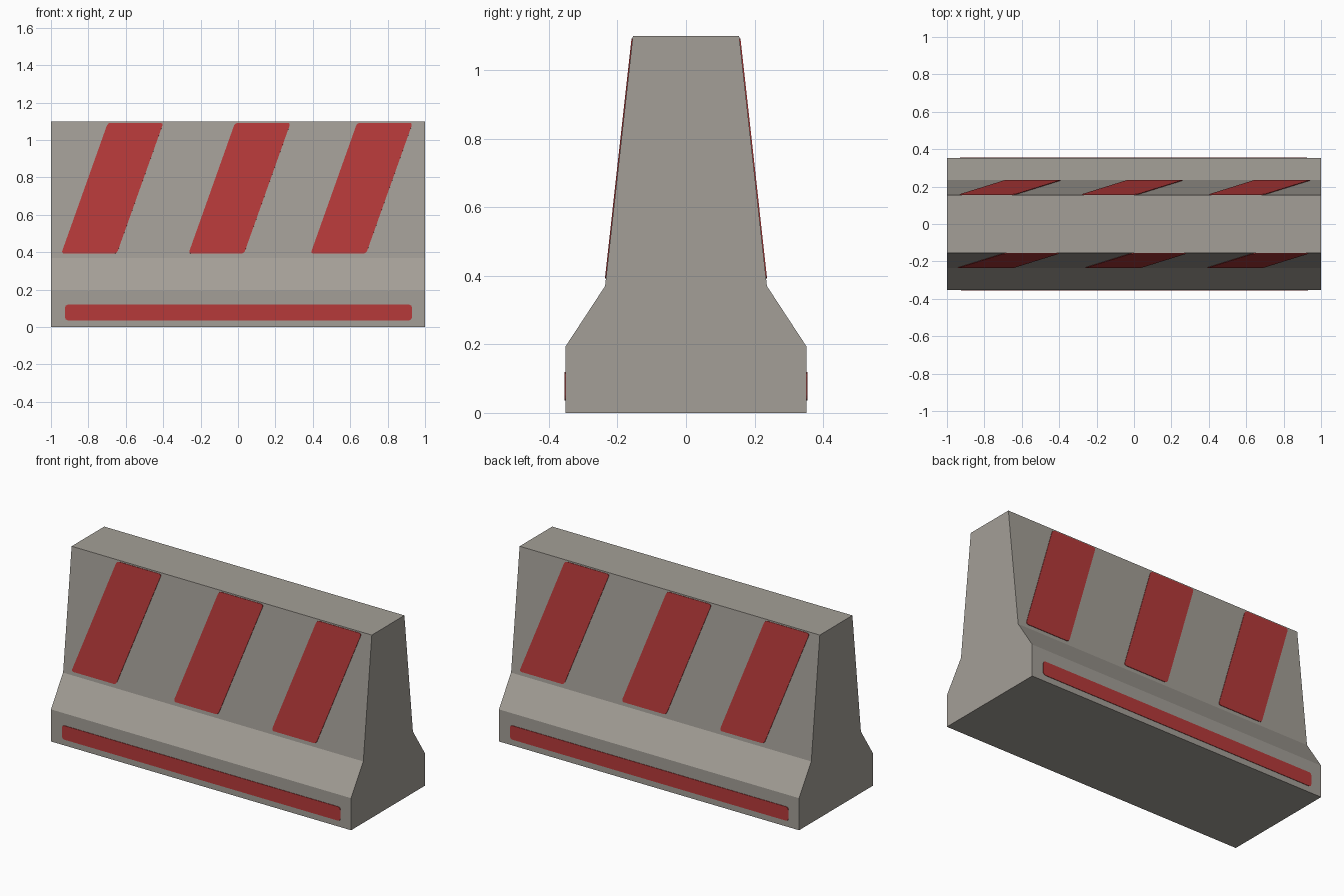
import bpy, bmesh
from mathutils import Matrix, Vector

if "Cube" in bpy.data.objects:
    bpy.data.objects.remove(bpy.data.objects["Cube"])


def material(name, color):
    m = bpy.data.materials.new(name)
    m.diffuse_color = (*color, 1)
    m.use_nodes = True
    m.node_tree.nodes["Principled BSDF"].inputs["Base Color"].default_value = m.diffuse_color
    return m


concrete = material("concrete grey", (0.37, 0.347, 0.31))
red = material("warning red", (0.47, 0.042, 0.042))


def finish(bm, name, mat):
    bmesh.ops.recalc_face_normals(bm, faces=bm.faces[:])
    mesh = bpy.data.meshes.new(name)
    bm.to_mesh(mesh)
    bm.free()
    mesh.materials.append(mat)
    ob = bpy.data.objects.new(name, mesh)
    bpy.context.collection.objects.link(ob)
    return ob


# Concrete body: mirrored profile swept along x
half = [(0.352, 0), (0.352, 0.193), (0.236, 0.37), (0.155, 1.1)]
profile = half + [(-y, z) for y, z in reversed(half)]
bm = bmesh.new()
face = bm.faces.new([bm.verts.new((-1, y, z)) for y, z in profile])
ext = bmesh.ops.extrude_face_region(bm, geom=[face])
bmesh.ops.translate(bm, vec=(2, 0, 0),
                    verts=[g for g in ext["geom"] if isinstance(g, bmesh.types.BMVert)])
finish(bm, "barrier_body", concrete)


def front_y(z):
    """Front surface depth on the lower wall or the sloped upper wall."""
    if z < 0.193:
        return -0.352
    return -0.236 + (z - 0.37) / 0.73 * 0.081


def plate(name, pts, turned):
    """Thin painted plate with slightly rounded corners on the front or back."""
    bm = bmesh.new()
    vs = [bm.verts.new((x, front_y(z), z)) for x, z in pts]
    f = bm.faces.new(vs)
    f.normal_update()
    n = f.normal.copy()
    if n.y > 0:
        n = -n
    bmesh.ops.bevel(bm, geom=vs, offset=0.015, segments=2, profile=0.5,
                    affect='VERTICES')
    ext = bmesh.ops.extrude_face_region(bm, geom=bm.faces[:])
    bmesh.ops.translate(bm, vec=n * 0.003,
                        verts=[g for g in ext["geom"] if isinstance(g, bmesh.types.BMVert)])
    if turned:
        bmesh.ops.rotate(bm, verts=bm.verts[:], cent=Vector(),
                         matrix=Matrix.Rotation(3.14159265, 3, 'Z'))
    finish(bm, name, red)


# Slanted stripes and low strip, repeated on the back by a half turn
for side, turned in (("front", False), ("back", True)):
    for i, x in enumerate((-0.945, -0.265, 0.388)):
        plate(f"{side}_stripe_{i + 1}",
              [(x, 0.392), (x + 0.297, 0.392), (x + 0.546, 1.092), (x + 0.249, 1.092)], turned)
    plate(f"{side}_low_strip",
          [(-0.925, 0.036), (0.93, 0.036), (0.93, 0.12), (-0.925, 0.12)], turned)
